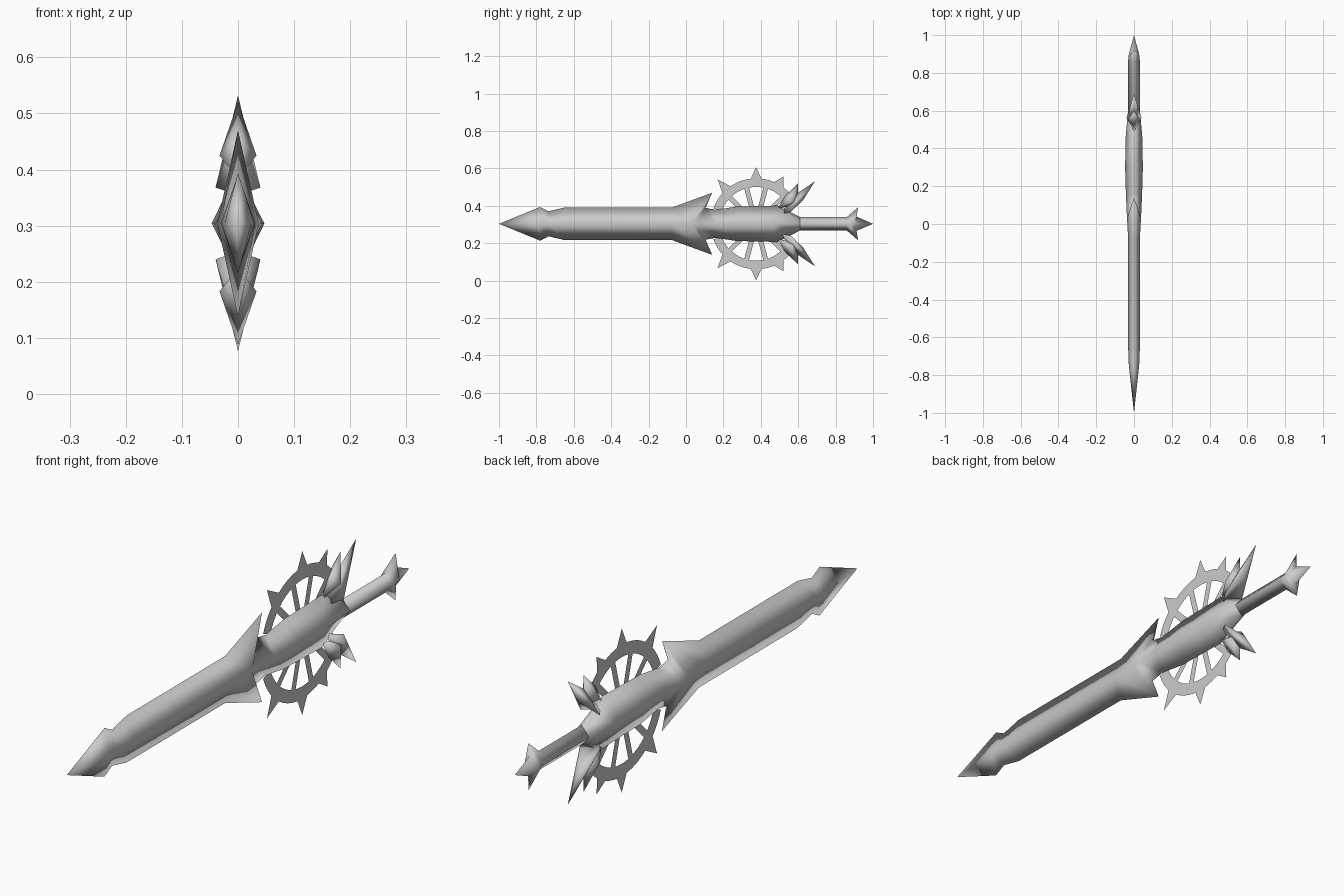
import bpy
import bmesh
from math import cos, sin, radians

MID = 0.304       # height of the long axis
HUB = 0.375       # wheel centre along the long axis

if "Cube" in bpy.data.objects:
    bpy.data.objects.remove(bpy.data.objects["Cube"], do_unlink=True)

STEEL = (0.6, 0.6, 0.6, 1)
steel = bpy.data.materials.new("grey_steel")
steel.use_nodes = True
steel.diffuse_color = STEEL
steel.node_tree.nodes["Principled BSDF"].inputs["Base Color"].default_value = STEEL


def finish(name, bm):
    mesh = bpy.data.meshes.new(name)
    bm.to_mesh(mesh)
    bm.free()
    mesh.materials.append(steel)
    obj = bpy.data.objects.new(name, mesh)
    bpy.context.collection.objects.link(obj)
    return mesh


def loft(name, start, rings, end):
    """Skin four-sided rings between two end points, shaded fully smooth."""
    bm = bmesh.new()
    first, last = bm.verts.new(start), bm.verts.new(end)
    loops = [[bm.verts.new(p) for p in ring] for ring in rings]
    for i in range(4):
        j = (i + 1) % 4
        bm.faces.new((first, loops[0][i], loops[0][j]))
        bm.faces.new((last, loops[-1][j], loops[-1][i]))
        for a, b in zip(loops, loops[1:]):
            bm.faces.new((a[i], b[i], b[j], a[j]))
    bmesh.ops.recalc_face_normals(bm, faces=bm.faces)
    finish(name, bm).shade_smooth()


def diamond(edge_y, height, side_y, width):
    return [(0, edge_y, MID + height), (width, side_y, MID),
            (0, edge_y, MID - height), (-width, side_y, MID)]


# Blade with arrow tip, swept collar and swelling guard
blade = [(-0.78, 0.09, -0.78, 0.024), (-0.735, 0.067, -0.73, 0.029),
         (-0.65, 0.087, -0.65, 0.031), (-0.075, 0.087, -0.075, 0.031),
         (0.14, 0.166, 0.03, 0.037), (0.105, 0.085, 0.07, 0.039),
         (0.16, 0.075, 0.16, 0.043), (0.27, 0.092, 0.3, 0.047),
         (0.49, 0.097, 0.46, 0.044), (0.61, 0.036, 0.61, 0.031)]
loft("blade_and_guard", (0, -1.0, MID), [diamond(*s) for s in blade], (0, 0.63, MID))

# Grip with barbed pommel
grip = [(0.58, 0.036, 0.58, 0.031), (0.86, 0.036, 0.86, 0.031),
        (0.92, 0.088, 0.88, 0.03), (0.912, 0.038, 0.905, 0.026)]
loft("grip_and_pommel", (0, 0.56, MID), [diamond(*s) for s in grip], (0, 1.0, MID))


# Leaf-shaped thorns, above and below the guard
def thorn(name, sign, base, front, side, back, tip):
    def at(p, x=0):
        return (x, p[0], MID + sign * p[1])
    width = side[2]
    loft(name, at(base), [[at(front), at(side, width), at(back), at(side, -width)]], at(tip))


# Flat toothed wheel, one arc above and one below
def wheel_arc(name, sign):
    bm = bmesh.new()

    def face(points):
        """Add one flat face from (radius, angle, sideways shift) points."""
        verts = []
        for r, a, shift in points:
            c, s = cos(radians(a)), sin(radians(a))
            verts.append(bm.verts.new((0, HUB + r * c - shift * s,
                                       MID + sign * (r * s + shift * c))))
        bm.faces.new(verts if sign > 0 else verts[::-1])

    for a in range(35, 160, 5):
        face([(0.197, a, 0), (0.243, a, 0), (0.243, a + 5, 0), (0.197, a + 5, 0)])
    for a, reach in ((131, 0.314), (90, 0.303), (60, 0.293)):
        face([(0.241, a - 7, 0), (reach, a, 0), (0.241, a + 7, 0)])
    for a in (45, 75, 105, 135):
        face([(0.05, a, -0.013), (0.2, a, -0.013), (0.2, a, 0.013), (0.05, a, 0.013)])
    bmesh.ops.remove_doubles(bm, verts=bm.verts, dist=0.0005)
    finish(name, bm)


for place, sign in (("upper", 1), ("lower", -1)):
    thorn(place + "_short_thorn", sign, (0.49, 0.08), (0.53, 0.15),
          (0.555, 0.121, 0.033), (0.6, 0.105), (0.598, 0.216))
    thorn(place + "_long_thorn", sign, (0.5, 0.05), (0.59, 0.16),
          (0.56, 0.064, 0.04), (0.625, 0.125), (0.69, 0.228))
    wheel_arc(place + "_wheel", sign)
